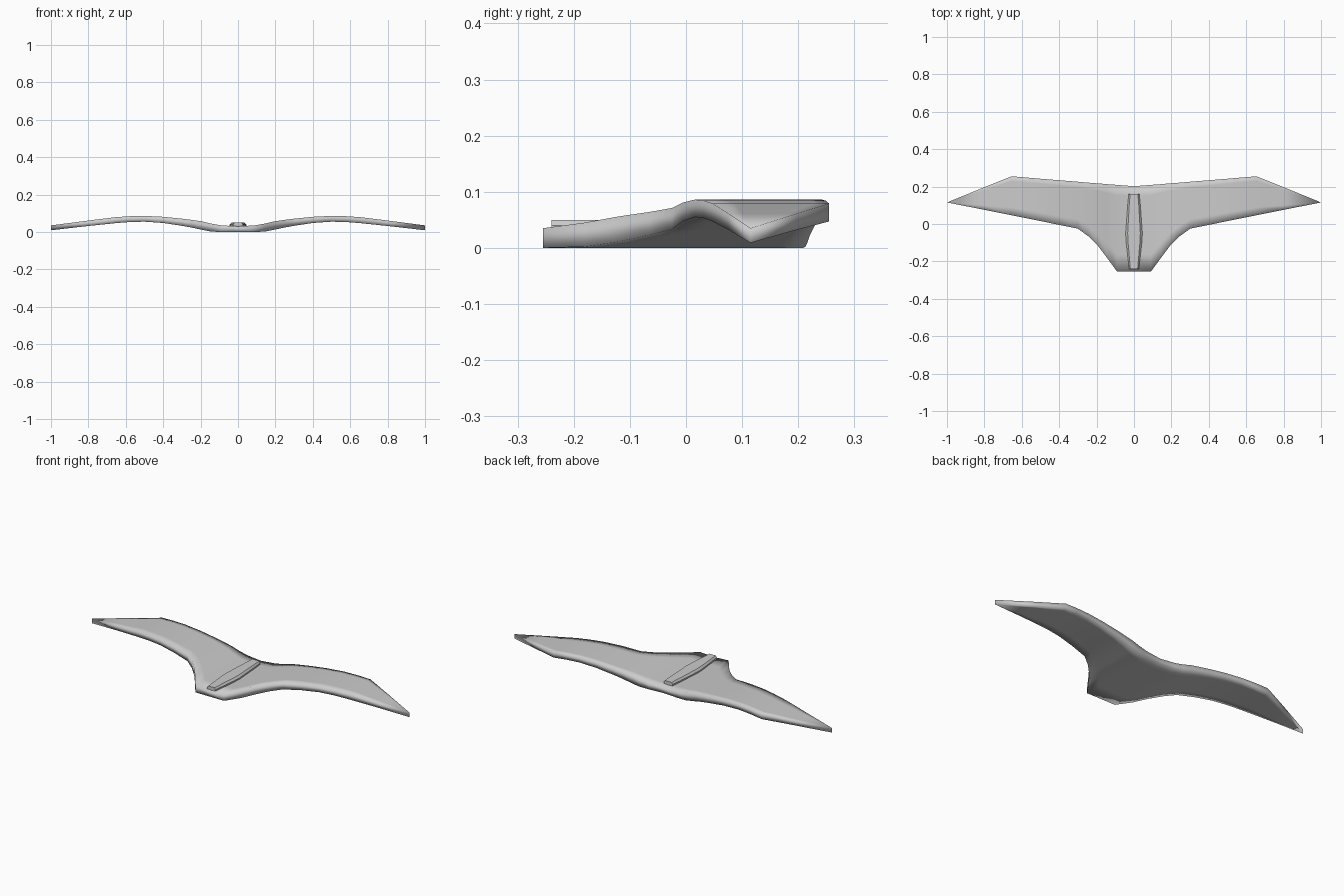
import bpy, bmesh

if "Cube" in bpy.data.objects:
    bpy.data.objects.remove(bpy.data.objects["Cube"])

# Wing stations from the centre to the tip: x, leading y, trailing y, underside z, top z
STATIONS = [
    (0.0, 0.202, -0.255, 0.0, 0.030),
    (0.09, 0.209, -0.255, 0.0, 0.035),
    (0.145, 0.213, -0.18, 0.002, 0.045),
    (0.19, 0.217, -0.12, 0.011, 0.056),
    (0.245, 0.221, -0.065, 0.023, 0.064),
    (0.30, 0.226, -0.025, 0.033, 0.071),
    (0.40, 0.234, -0.005, 0.048, 0.081),
    (0.50, 0.242, 0.016, 0.055, 0.086),
    (0.58, 0.249, 0.032, 0.053, 0.084),
    (0.655, 0.255, 0.047, 0.047, 0.079),
    (0.80, 0.197, 0.076, 0.032, 0.061),
    (1.0, 0.115, 0.115, 0.009, 0.035),
]
CHORD = [0, 0.12, 0.5, 0.8, 1]


def loft(name, rings, cap=True):
    bm = bmesh.new()
    loops = [[bm.verts.new(p) for p in r] for r in rings]
    n = len(loops[0])
    for a, b in zip(loops, loops[1:]):
        for i in range(n):
            j = (i + 1) % n
            bm.faces.new((a[i], a[j], b[j], b[i]))
    if cap:
        bm.faces.new(loops[0])
        bm.faces.new(loops[-1])
    bmesh.ops.remove_doubles(bm, verts=bm.verts, dist=1e-5)
    bmesh.ops.recalc_face_normals(bm, faces=bm.faces)
    mesh = bpy.data.meshes.new(name)
    bm.to_mesh(mesh)
    bm.free()
    obj = bpy.data.objects.new(name, mesh)
    bpy.context.collection.objects.link(obj)
    return obj


# Gull wing with tail: closed cross-sections swept from tip to tip
def section(side, st):
    x, lead, trail, low, high = st
    ys = [lead + (trail - lead) * c for c in CHORD]
    return ([(side * x, y, high) for y in ys] +
            [(side * x, y, low) for y in reversed(ys)])


rings = [section(-1, s) for s in reversed(STATIONS)]
rings += [section(1, s) for s in STATIONS[1:]]
wing = loft("wing", rings, cap=False)
for p in wing.data.polygons:
    p.use_smooth = True

# Slim raised body along the centre line: y, half width
BODY = [(0.16, 0.028), (0.10, 0.034), (-0.05, 0.045), (-0.10, 0.042), (-0.24, 0.026)]
body = loft("body", [[(-w, y, 0.022), (-w, y, 0.040), (-w * 0.75, y, 0.050),
                      (w * 0.75, y, 0.050), (w, y, 0.040), (w, y, 0.022)]
                     for y, w in BODY])
bpy.ops.object.select_all(action='DESELECT')
body.select_set(True)
bpy.context.view_layer.objects.active = body
bpy.ops.object.shade_smooth_by_angle()
